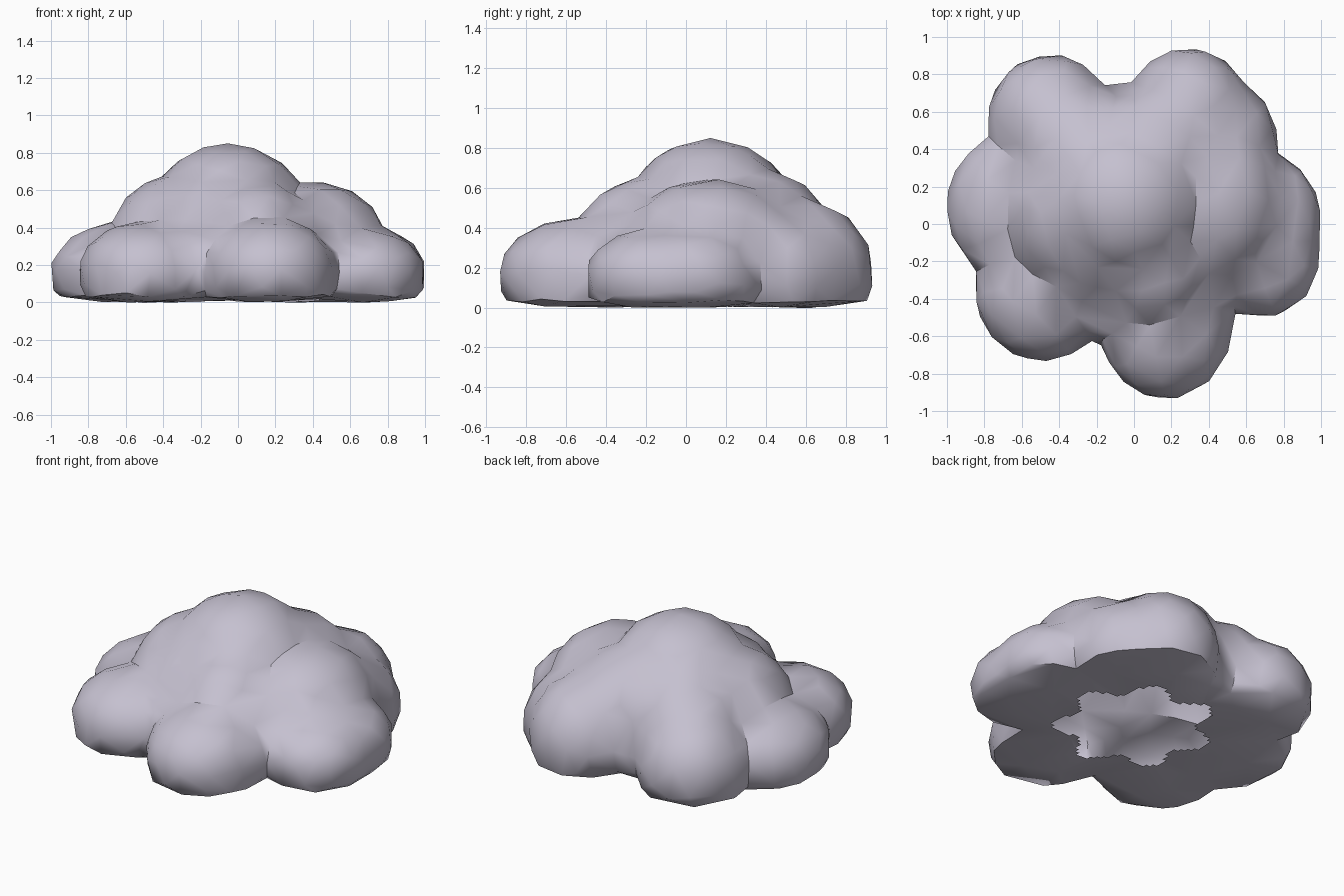
import bpy, bmesh, math
from mathutils import Vector

cube = bpy.data.objects.get("Cube")
if cube:
    bpy.data.objects.remove(cube, do_unlink=True)

mat = bpy.data.materials.new("pale lilac grey")
mat.use_nodes = True
COLOR = (0.56, 0.53, 0.63, 1)
mat.diffuse_color = COLOR
mat.node_tree.nodes["Principled BSDF"].inputs["Base Color"].default_value = COLOR


def puff(name, x, y, rx, ry, top, mid=0.17, turn=0.0):
    """Rounded lump, flattened underneath to a shallow dish."""
    bm = bmesh.new()
    bmesh.ops.create_icosphere(bm, subdivisions=4, radius=1)
    c, s = math.cos(turn), math.sin(turn)
    for v in bm.verts:
        px, py, pz = v.co
        px, py = (px * c - py * s) * rx, (px * s + py * c) * ry
        pz = mid + pz * (top - mid if pz > 0 else 0.4)
        floor = 0.035 * min(1, (px / rx) ** 2 + (py / ry) ** 2)
        v.co = (x + px, y + py, max(pz, floor))
    mesh = bpy.data.meshes.new(name)
    bm.to_mesh(mesh)
    bm.free()
    mesh.materials.append(mat)
    ob = bpy.data.objects.new(name, mesh)
    bpy.context.collection.objects.link(ob)
    return ob


# Core and the lumps around and above it
cloud = puff("cloud_body", 0.0, 0.05, 0.78, 0.70, 0.59)
lumps = [
    puff("left_lump", 0.655, 0.03, 0.345, 0.36, 0.42, turn=0.3),
    puff("left_front_lump", 0.68, -0.17, 0.315, 0.33, 0.39, turn=0.6),
    puff("right_lump", -0.595, 0.09, 0.405, 0.42, 0.43, turn=0.7),
    puff("front_lump", 0.17, -0.53, 0.355, 0.405, 0.45, turn=1.1),
    puff("front_right_lump", -0.49, -0.36, 0.36, 0.37, 0.43, turn=0.2),
    puff("back_left_lump", 0.29, 0.54, 0.35, 0.40, 0.55, turn=0.5),
    puff("back_left_side_lump", 0.46, 0.43, 0.31, 0.35, 0.48, turn=0.9),
    puff("back_right_lump", -0.45, 0.56, 0.33, 0.345, 0.50, turn=1.3),
    puff("back_right_ridge", -0.28, 0.38, 0.36, 0.36, 0.64, 0.30, 0.7),
    puff("upper_right_lump", -0.32, 0.06, 0.37, 0.42, 0.68, 0.32, 0.4),
    puff("upper_left_lump", 0.42, 0.12, 0.36, 0.42, 0.64, 0.33, 0.8),
    puff("upper_back_lump", 0.10, 0.36, 0.40, 0.37, 0.69, 0.34, 0.1),
    puff("front_ridge", 0.10, -0.18, 0.32, 0.37, 0.65, 0.34, 0.1),
    puff("upper_front_lump", -0.17, -0.10, 0.34, 0.34, 0.66, 0.34, 0.1),
    puff("crown", -0.05, 0.12, 0.42, 0.42, 0.845, 0.46, 0.6),
]


def apply(kind, **settings):
    mod = cloud.modifiers.new(kind.lower(), kind)
    for key, value in settings.items():
        setattr(mod, key, value)
    bpy.ops.object.modifier_apply(modifier=mod.name)


# Fuse everything into one soft skin
bpy.context.view_layer.objects.active = cloud
for lump in lumps:
    apply("BOOLEAN", operation="UNION", solver="EXACT", object=lump)
    bpy.data.objects.remove(lump, do_unlink=True)
apply("REMESH", mode="VOXEL", voxel_size=0.028)
apply("SMOOTH", factor=0.5, iterations=5)

# Open the underside in the middle
bm = bmesh.new()
bm.from_mesh(cloud.data)
middle = Vector((0.05, 0.07))


def in_hole(face):
    centre = face.calc_center_median()
    away = centre.xy - middle
    ragged = 0.42 + 0.06 * math.sin(7 * math.atan2(away.y, away.x))
    return face.normal.z < -0.5 and centre.z < 0.08 and away.length < ragged


bmesh.ops.delete(bm, geom=[f for f in bm.faces if in_hole(f)], context="FACES")
bm.to_mesh(cloud.data)
bm.free()

# Reduce to broad facets
triangles = sum(len(p.vertices) - 2 for p in cloud.data.polygons)
apply("DECIMATE", ratio=700 / triangles)

cloud.data.materials.clear()
cloud.data.materials.append(mat)
cloud.select_set(True)
bpy.ops.object.shade_smooth_by_angle(angle=math.radians(40))
